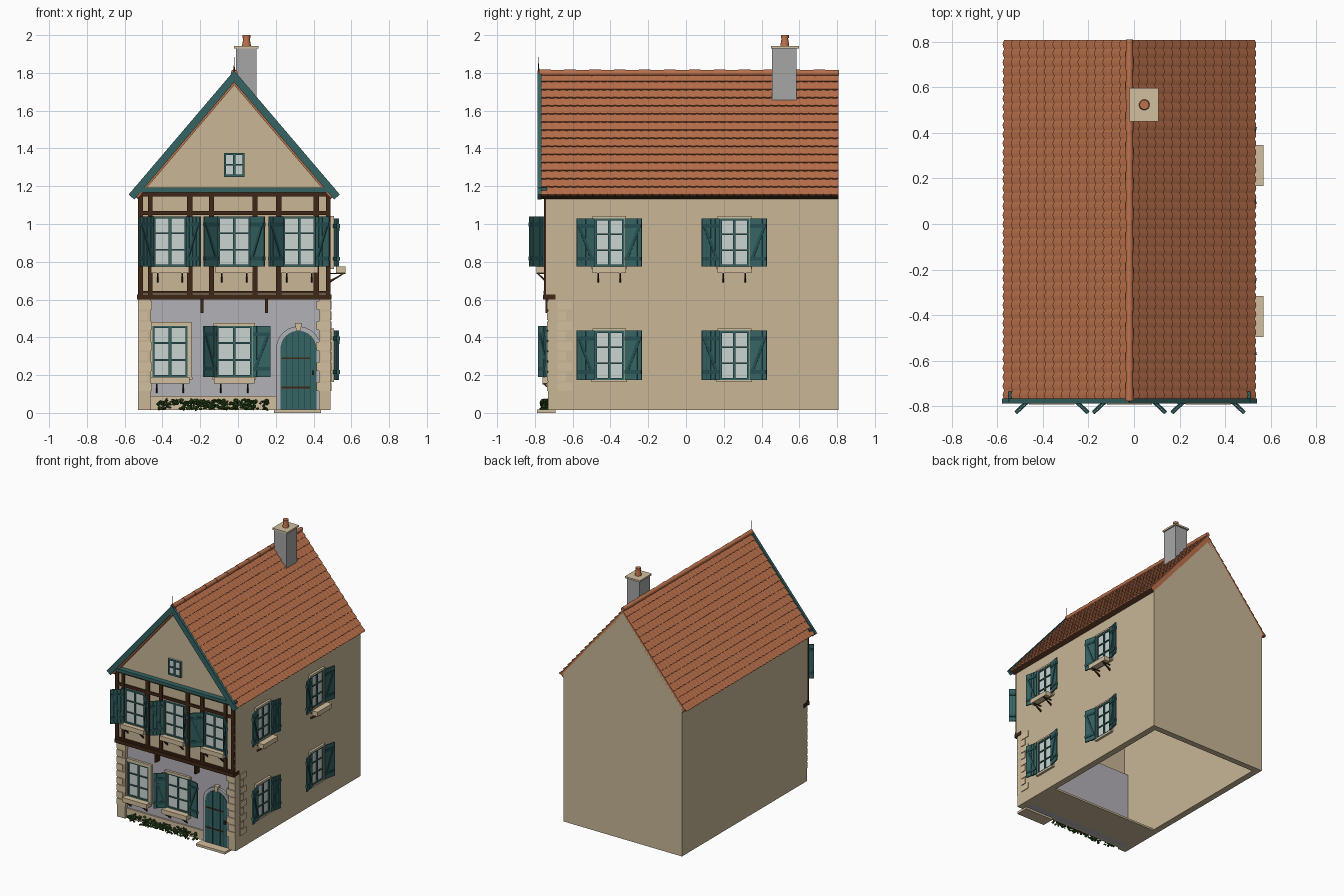
import bpy, bmesh, math, random
from mathutils import Matrix, Vector

random.seed(4)
if "Cube" in bpy.data.objects:
    bpy.data.objects.remove(bpy.data.objects["Cube"])


def material(name, r, g, b):
    m = bpy.data.materials.new(name)
    m.use_nodes = True
    m.diffuse_color = (r, g, b, 1)
    m.node_tree.nodes["Principled BSDF"].inputs["Base Color"].default_value = (r, g, b, 1)
    return m


WALL = material("tan plaster", .58, .47, .305)
TRIM = material("light sandstone", .65, .52, .34)
ROOF = material("terracotta", .50, .165, .072)
GREY = material("grey render", .45, .44, .47)
STONE = material("chimney grey", .38, .38, .38)
TEAL = material("teal paint", .036, .125, .125)
DARK = material("dark teal paint", .019, .08, .085)
WOOD = material("dark timber", .05, .02, .008)
GLASS = material("pale glass", .59, .66, .63)
LEAF = material("hedge green", .03, .085, .014)


def finish(name, bm, mat):
    me = bpy.data.meshes.new(name)
    bm.to_mesh(me)
    bm.free()
    me.materials.append(mat)
    ob = bpy.data.objects.new(name, me)
    bpy.context.scene.collection.objects.link(ob)
    return ob


def rect(x0, x1, z0, z1):
    return [(x0, z0), (x1, z0), (x1, z1), (x0, z1)]


def part(name, mat, prisms, loc=(0, 0, 0), rot=0):
    """Object made of xz outlines, each extruded from y0 to y1."""
    bm = bmesh.new()
    for poly, y0, y1 in prisms:
        a = [bm.verts.new((x, y0, z)) for x, z in poly]
        b = [bm.verts.new((x, y1, z)) for x, z in poly]
        bm.faces.new(a)
        bm.faces.new(b[::-1])
        for i in range(len(a)):
            j = (i + 1) % len(a)
            bm.faces.new((a[j], a[i], b[i], b[j]))
    bmesh.ops.recalc_face_normals(bm, faces=bm.faces)
    bm.transform(Matrix.Translation(loc) @ Matrix.Rotation(rot, 4, 'Z'))
    return finish(name, bm, mat)


def box(name, mat, x0, x1, y0, y1, z0, z1):
    return part(name, mat, [(rect(x0, x1, z0, z1), y0, y1)])


# Main dimensions
L, R, CX = -.53, .49, -.02
BACK, FRONT = .807, -.73
BASE, FLOOR, EAVE, RIDGE = .015, .6, 1.17, 1.80
SLOPE = Vector((.545, -.64)).normalized()
LENGTH = .845

# Hollow body
gable = [(L, EAVE), (R, EAVE), (CX, 1.775)]
part("back_wall", WALL, [([(L, BASE), (R, BASE)] + gable[1:] + gable[:1], .76, BACK)])
for n, x in (("left", R - .05), ("right", L)):
    box(n + "_side_wall", WALL, x, x + .05, FRONT, .77, BASE, EAVE + .02)
box("ground_floor_front", GREY, L + .05, R - .05, -.70, -.64, BASE, FLOOR)
box("plinth", TRIM, L + .07, .2, -.712, -.69, BASE, .09)
box("entrance_floor", WALL, L + .05, R - .05, -.69, -.36, BASE, .03)
box("upper_front_wall", WALL, L, R, -.74, -.68, FLOOR, EAVE)
part("front_gable_wall", WALL, [(gable, -.74, -.70)])
box("attic_floor", WALL, L + .05, R - .05, -.69, .77, EAVE - .03, EAVE)
box("door_step", TRIM, .19, .44, -.79, -.69, 0, .018)

# Corner pillars and quoins
for n, x0, x1 in (("right", L, L + .07), ("left", R - .06, R)):
    box(n + "_corner_pillar", WALL, x0, x1, FRONT, -.68, BASE, FLOOR)
front_quoins, side_quoins = [], []
for i in range(9):
    z, wide = .115 + i * .054, i % 2 == 0
    w = .075 if wide else .05
    front_quoins += [(rect(L, L + w, z, z + .045), FRONT - .006, -.70),
                     (rect(R - w, R, z, z + .045), FRONT - .006, -.70)]
    side_quoins.append((rect(-.68, -.602 if wide else -.635, z, z + .045), -.006, .02))
part("front_quoins", TRIM, front_quoins)
part("side_quoins", TRIM, side_quoins, (R, 0, 0), math.pi / 2)

# Timber frame of the upper floor
posts = [(rect(x - w, x + w, FLOOR, EAVE), -.752, -.73) for x, w in
         ((-.517, .013), (-.465, .012), (-.255, .014), (-.14, .014), (.09, .014),
          (.215, .014), (.415, .014), (.478, .012))]
rails = [(rect(L, R, z0, z1), -.750, -.73) for z0, z1 in ((1.048, 1.07), (1.145, EAVE))]
part("timber_frame", WOOD, posts + rails)
box("bressummer_beam", WOOD, L - .004, R + .004, -.758, -.69, FLOOR, .628)
box("sill_beam", WOOD, L, R, -.754, -.70, .632, .645)
for x in (-.19, .15):
    box("beam_bracket", WOOD, x - .008, x + .008, -.745, -.69, .53, FLOOR)


def shutter(loc, rot, side, width, height, angle):
    """Planked shutter hinged at loc, opening towards side."""
    f = lambda a, b, z0, z1: rect(min(side * a, side * b), max(side * a, side * b), z0, z1)
    turn = rot - side * angle
    p = width / 4
    part("shutter_planks", TEAL, [(f(i * p, i * p + p * .93, 0, height), -.01, 0)
                                  for i in range(4)], loc, turn)
    lo, hi = height * .16, height * .84
    brace = [(side * x, z) for x, z in ((.006, lo), (.022, lo), (width - .006, hi), (width - .022, hi))]
    part("shutter_braces", DARK, [(f(.003, width - .003, z - .01, z + .01), y - .004, y)
                                  for z in (lo, hi) for y in (-.01, .004)]
         + [(brace, -.014, -.01), (f(.001, width - .006, .001, height - .001), -.005, -.001)], loc, turn)


def window(loc, rot, w, h, rows=3, border=.0, sill=0., gap=0., shutters=()):
    """Window standing at loc with its outside along local -y."""
    M = Matrix.Translation(loc) @ Matrix.Rotation(rot, 4, 'Z')
    a = w / 2
    part("window_glass", GLASS, [(rect(-a, a, 0, h), -.006, .004)], loc, rot)
    t = .011
    frame = [rect(-a, -a + t, 0, h), rect(a - t, a, 0, h), rect(-a, a, 0, t), rect(-a, a, h - t, h),
             rect(-.007, .007, 0, h)]
    frame += [rect(-a, a, h * i / rows - .004, h * i / rows + .004) for i in range(1, rows)]
    part("window_frame", TEAL, [(r, -.014, 0) for r in frame], loc, rot)
    if border:
        b = a + border
        part("window_surround", TRIM, [(r, -.018, 0) for r in (
            rect(-b, -a, 0, h), rect(a, b, 0, h), rect(-b, b, h, h + border),
            rect(-b - .004, b + .004, -.012, 0))], loc, rot)
    if sill:
        part("flower_box", TRIM, [(rect(-a - .012, a + .012, -.035, 0), -sill, -gap)], loc, rot)
        for u in (-a * .75, a * .75):
            part("box_bracket", WOOD, [([(0, -.085), (0, -.07), (sill - .01, -.035), (sill, -.035)],
                                        -.004, .004), (rect(0, sill, -.04, -.034), -.004, .004)],
                 M @ Vector((u, 0, 0)), rot - math.pi / 2)
    for side, width, angle in shutters:
        shutter(M @ Vector((side * (a + .004), -.016, 0)), rot, side, width, h, math.radians(angle))


# Front windows
OPEN = [(-1, .1, 43), (1, .1, 43)]
for x in (-.36, -.02, .325):
    window((x, -.742, .775), 0, .175, .265, sill=.05, shutters=OPEN)
window((-.36, -.70, .19), 0, .185, .27, border=.022, sill=.06)
window((-.02, -.70, .19), 0, .19, .27, border=.016, sill=.06,
       shutters=[(-1, .09, 42), (1, .098, 12)])
window((CX, -.742, 1.25), 0, .11, .125, rows=2)

# Windows of the glazed side
for y in (-.406, .256):
    side_set = [(-1, .095, 12), (1, .095, 12)]
    window((R, y, .775), math.pi / 2, .155, .255, border=.012, sill=.078, gap=.03, shutters=side_set)
    window((R, y, .175), math.pi / 2, .155, .26, border=.012, shutters=side_set)


# Arched door
def arch(r, spring=.34, base=BASE):
    return [(r, base)] + [(r * math.cos(math.pi * i / 16), spring + r * math.sin(math.pi * i / 16))
                          for i in range(17)] + [(-r, base)]


DOOR = (.32, -.70, 0)
part("door_surround", GREY, [(arch(.118), -.02, 0)], DOOR)
part("door_leaf", TEAL, [(arch(.095), -.024, 0)], DOOR)
part("door_grooves", DARK, [(rect(x - .003, x + .003, .02, .335 + math.sqrt(.095 ** 2 - x * x)),
                             -.026, -.02) for x in (-.064, -.032, 0, .032, .064)], DOOR)
part("door_hinges", WOOD, [(rect(-.09, .06, z, z + .009), -.028, -.02) for z in (.13, .285)]
     + [(rect(.072, .082, .2, .225), -.036, -.02)], DOOR)
part("keystone", TRIM, [([(-.012, .435), (.012, .435), (.018, .475), (-.018, .475)], -.03, 0)], DOOR)

# Hedge of small leaf clumps
bm = bmesh.new()
for i in range(230):
    spot = Matrix.Translation((random.uniform(-.425, .16), random.uniform(-.765, -.72),
                               random.uniform(.02, .07)))
    turn = Matrix.Rotation(random.uniform(0, 6), 4, random.choice('XYZ'))
    size = Matrix.Diagonal((1, .7, .5, 1))
    bmesh.ops.create_icosphere(bm, subdivisions=1, radius=random.uniform(.009, .016),
                               matrix=spot @ turn @ size)
finish("hedge", bm, LEAF)


# Roof slabs, tile courses, fascias and barge boards
def on_roof(side, d, h):
    """Point d down the slope from the ridge and h above it."""
    return (CX + side * (SLOPE.x * d - SLOPE.y * h), RIDGE + SLOPE.y * d + SLOPE.x * h)


def strip(side, d0, d1, h0, h1):
    return [on_roof(side, d, h) for d, h in ((d0, h0), (d1, h0), (d1, h1), (d0, h1))]


def ridge_strip(side, d1, h0, h1):
    """Slab along one slope, mitred at the ridge."""
    return [(CX, RIDGE + h0 / SLOPE.x), on_roof(side, d1, h0), on_roof(side, d1, h1),
            (CX, RIDGE + h1 / SLOPE.x)]


ROWS, TILES, STEPS = 15, 40, 4
for side, n in ((-1, "right"), (1, "left")):
    part(n + "_roof_slab", ROOF, [(ridge_strip(side, LENGTH - .01, -.042, -.006), -.775, BACK)])
    part(n + "_barge_board", TEAL, [(ridge_strip(side, LENGTH + .008, -.032, .008), -.787, -.765)])
    part(n + "_fascia", WOOD, [(strip(side, LENGTH - .012, LENGTH - .006, -.045, -.008), -.765, BACK)])
    bm = bmesh.new()
    for row in range(ROWS):
        d0, d1 = LENGTH * row / ROWS, LENGTH * (row + 1) / ROWS
        last = None
        for k in range(TILES * STEPS + 1):
            y = -.77 + (BACK + .77) * k / (TILES * STEPS)
            wave = abs(math.sin(math.pi * k / STEPS))
            ring = []
            for d, h in ((d0 - .004, -.006), (d1 + .006 * wave, .002 + .004 * wave),
                         (d1 + .006 * wave - .001, -.009)):
                x, z = on_roof(side, max(d, 0), h)
                ring.append(bm.verts.new((x, y, z)))
            if last:
                for i in range(2):
                    q = (last[i], last[i + 1], ring[i + 1], ring[i])
                    bm.faces.new(q if side > 0 else q[::-1])
            last = ring
    finish(n + "_roof_tiles", bm, ROOF)
box("gable_base_board", TEAL, L - .02, R + .02, -.78, -.735, 1.168, 1.192)


# Round parts
def cone(name, mat, r0, r1, depth, loc, axis_y=False, sides=16):
    bm = bmesh.new()
    turn = Matrix.Rotation(math.pi / 2 if axis_y else 0, 4, 'X')
    bmesh.ops.create_cone(bm, cap_ends=True, segments=sides, radius1=r0, radius2=r1, depth=depth,
                          matrix=Matrix.Translation(loc) @ turn)
    ob = finish(name, bm, mat)
    for p in ob.data.polygons:
        p.use_smooth = len(p.vertices) == 4


for i in range(12):
    cone("ridge_tile", ROOF, .015, .018, .134, (CX, -.71 + i * .132, RIDGE), True)
cone("finial", WOOD, .004, .001, .09, (CX, -.78, 1.84), sides=8)

# Chimney
box("chimney_stack", STONE, -.01, .098, .455, .585, 1.64, 1.93)
box("chimney_cap", TRIM, -.02, .108, .45, .597, 1.93, 1.943)
cone("chimney_pot", ROOF, .024, .017, .045, (.045, .523, 1.963))
cone("chimney_pot_rim", ROOF, .021, .021, .016, (.045, .523, 1.992))
